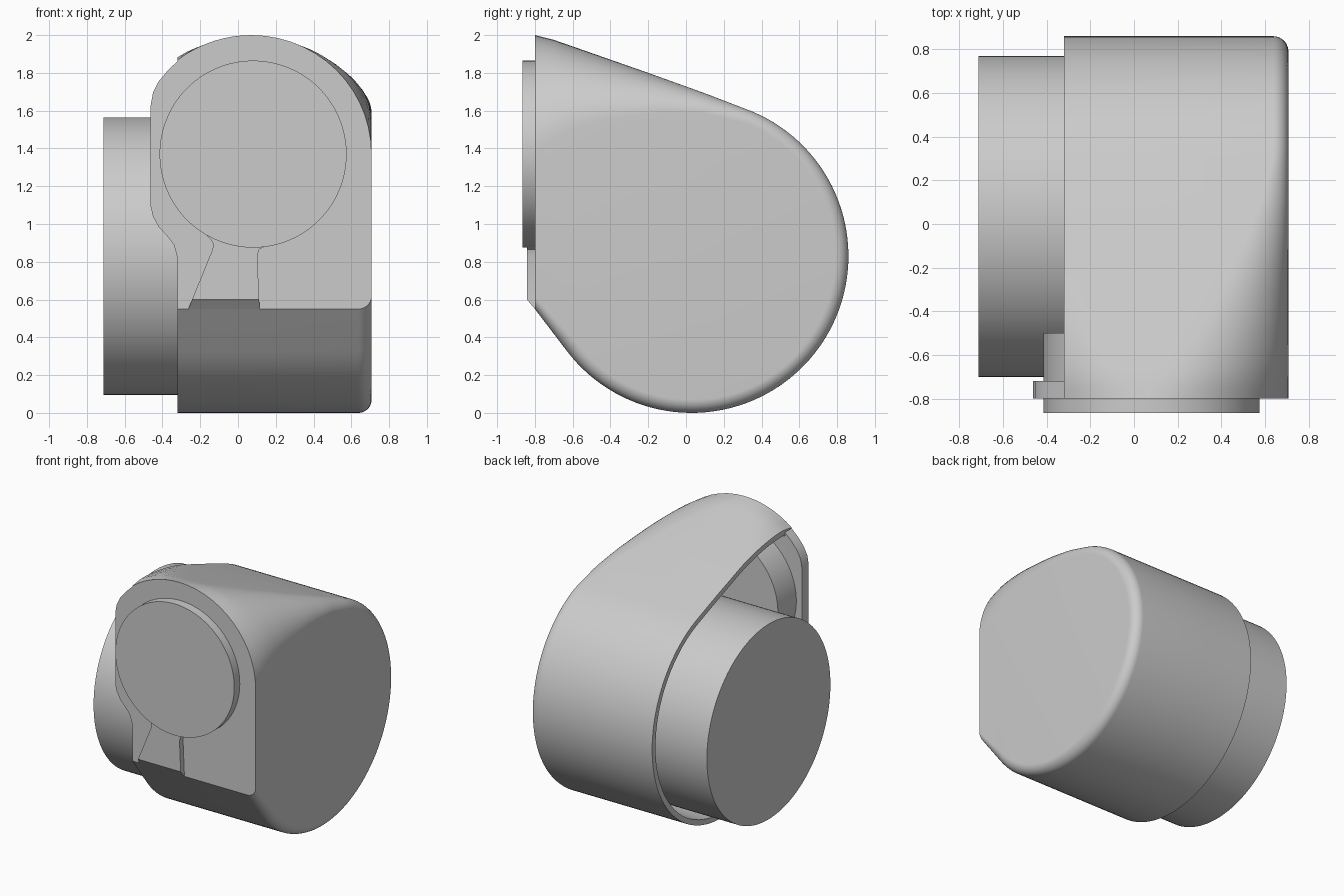
import bpy, bmesh, math
from mathutils import Vector

cube = bpy.data.objects.get("Cube")
if cube:
    bpy.data.objects.remove(cube)

grey = bpy.data.materials.new("plain_grey")
grey.use_nodes = True
colour = (0.6, 0.6, 0.6, 1)
grey.diffuse_color = colour
grey.node_tree.nodes["Principled BSDF"].inputs["Base Color"].default_value = colour


def finish(name, bm):
    bmesh.ops.recalc_face_normals(bm, faces=bm.faces)
    mesh = bpy.data.meshes.new(name)
    bm.to_mesh(mesh)
    bm.free()
    obj = bpy.data.objects.new(name, mesh)
    mesh.materials.append(grey)
    bpy.context.collection.objects.link(obj)
    bpy.ops.object.select_all(action='DESELECT')
    obj.select_set(True)
    bpy.context.view_layer.objects.active = obj
    bpy.ops.object.shade_smooth_by_angle(angle=math.radians(30))
    return obj


def prism(name, loop_a, loop_b):
    """Solid between two matching loops of points."""
    bm = bmesh.new()
    a = [bm.verts.new(p) for p in loop_a]
    b = [bm.verts.new(p) for p in loop_b]
    bm.faces.new(a)
    bm.faces.new(b)
    for i in range(len(a)):
        j = (i + 1) % len(a)
        bm.faces.new((a[i], a[j], b[j], b[i]))
    return finish(name, bm)


def circle(radius, count=128):
    steps = [2 * math.pi * i / count for i in range(count)]
    return [(radius * math.cos(t), radius * math.sin(t)) for t in steps]


def interp(table, y):
    for (y0, v0), (y1, v1) in zip(table, table[1:]):
        if y <= y1:
            k = (y - y0) / (y1 - y0)
            return v0 + (v1 - v0) * k
    return table[-1][1]


# Housing: teardrop side profile, arched front blending to a round back
CY, CZ, R = 0.03, 0.83, 0.83
FRONT, BLEND = -0.8, 0.35
LEFT, MID, HALF, FILLET, WALL = -0.32, 0.07, 0.637, 0.07, 0.04
ridge = [(-0.8, 2.0), (-0.7, 1.975), (-0.5, 1.905), (-0.2, 1.8), (0.1, 1.692), (0.35, 1.596)]
drops = [(-0.8, 0.63), (-0.7, 0.53), (-0.6, 0.44), (-0.45, 0.345), (-0.3, 0.27),
         (-0.1, 0.175), (0.1, 0.105), (0.35, FILLET)]

# Each station: profile point, inward direction, corner width, corner drop
stations = []
start = math.atan2(1.596 - CZ, BLEND - CY)
tangent = math.radians(-142.8)
N = 24
for i in range(N):
    s = i / N
    y = FRONT + (BLEND - FRONT) * s
    tilt = start * s ** 3 + math.pi / 2 * (1 - s ** 3)
    inward = Vector((0, -math.cos(tilt), -math.sin(tilt)))
    width = FILLET + (HALF - FILLET) * (1 - s) ** 1.5
    stations.append((Vector((0, y, interp(ridge, y))), inward, width, interp(drops, y)))
for i in range(73):
    t = start + (tangent - start) * i / 72
    out = Vector((0, math.cos(t), math.sin(t)))
    stations.append((Vector((0, CY, CZ)) + out * R, -out, FILLET, FILLET))
stations.append((Vector((0, FRONT, 0.55)), Vector((0, 0, 1)), FILLET, FILLET))

bm = bmesh.new()
rows = []
for point, inward, width, drop in stations:
    def sag(x):
        u = max(0, abs(x - MID) - (HALF - width)) / width
        return drop * (1 - math.sqrt(max(0, 1 - u * u)))
    inner = point + inward * (sag(LEFT) + WALL)
    inner.y = max(inner.y, FRONT + 0.08)
    row = [inner + Vector((0.45, 0, 0)), inner + Vector((LEFT, 0, 0))]
    xs = [LEFT + (MID - LEFT) * k / 8 for k in range(9)]
    xs += [MID + HALF - width * (1 - math.sin(math.pi / 2 * k / 14)) for k in range(15)]
    if abs(xs[8] - xs[9]) < 0.001:
        xs[9] = MID + 0.001
    row += [point + inward * sag(x) + Vector((x, 0, 0)) for x in xs]
    rows.append([bm.verts.new(p) for p in row])
for i, a in enumerate(rows):
    b = rows[(i + 1) % len(rows)]
    for j in range(len(a) - 1):
        bm.faces.new((a[j], a[j + 1], b[j + 1], b[j]))
bm.faces.new([r[0] for r in rows])
bm.faces.new([r[-1] for r in rows])
finish("housing", bm)

# Side ear of the front plate, reaching past the open side
ear = [(-0.32, 1.862), (-0.37, 1.815), (-0.42, 1.755), (-0.45, 1.695), (-0.462, 1.63),
       (-0.462, 1.09), (-0.45, 1.04), (-0.42, 0.985), (-0.37, 0.93), (-0.34, 0.89),
       (-0.325, 0.84), (-0.32, 0.8)]
prism("front_plate_ear", [(x, FRONT, z) for x, z in ear], [(x, FRONT + 0.08, z) for x, z in ear])

# Drum seated in the open side
drum = circle(0.735)
prism("side_drum", [(-0.713, 0.035 + a, 0.83 + b) for a, b in drum],
      [(0.3, 0.035 + a, 0.83 + b) for a, b in drum])

# Round disc set through the front plate
disc = circle(0.495)
prism("front_disc", [(0.08 + a, -0.866, 1.37 + b) for a, b in disc],
      [(0.08 + a, -0.5, 1.37 + b) for a, b in disc])

# Raised strap under the disc, flared at the top and sloped at the foot
strap = [(-0.243, 0.6), (-0.135, 0.865), (-0.13, 0.89), (-0.138, 0.91), (-0.17, 0.945),
         (0.08, 1.0), (0.2, 0.895), (0.14, 0.88), (0.112, 0.865), (0.102, 0.83), (0.112, 0.6)]
foot = [(-0.263, 0.55)] + strap[1:-1] + [(0.114, 0.55)]
prism("front_strap", [(x, -0.842, z) for x, z in strap], [(x, FRONT, z) for x, z in foot])
